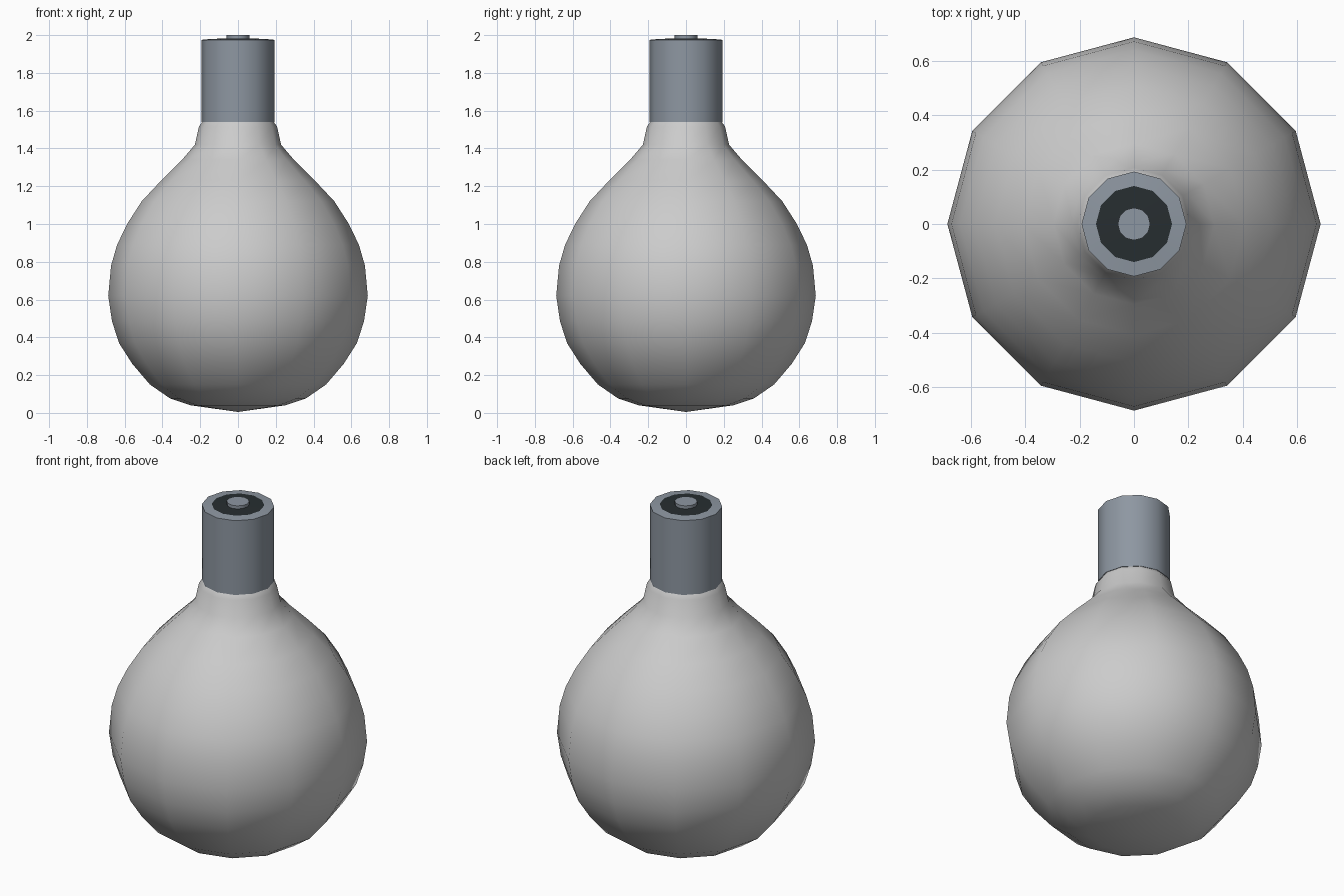
import bpy, bmesh, math

if "Cube" in bpy.data.objects:
    bpy.data.objects.remove(bpy.data.objects["Cube"])

SIDES = 12


def material(name, rgb):
    m = bpy.data.materials.new(name)
    m.diffuse_color = (*rgb, 1)
    m.use_nodes = True
    m.node_tree.nodes["Principled BSDF"].inputs["Base Color"].default_value = m.diffuse_color
    return m


def lathe(name, profile, mat=None, angle=40):
    """Revolve an (r, z) profile, listed bottom to top, around z."""
    bm = bmesh.new()
    rings = []
    for r, z in profile:
        if r == 0:
            rings.append([bm.verts.new((0, 0, z))] * SIDES)
        else:
            rings.append([bm.verts.new((r * math.cos(2 * math.pi * i / SIDES),
                                        r * math.sin(2 * math.pi * i / SIDES), z))
                          for i in range(SIDES)])
    for low, high in zip(rings, rings[1:]):
        for i in range(SIDES):
            j = (i + 1) % SIDES
            corners = dict.fromkeys((low[i], low[j], high[j], high[i]))
            bm.faces.new(list(corners))
    bmesh.ops.recalc_face_normals(bm, faces=bm.faces)
    mesh = bpy.data.meshes.new(name)
    bm.to_mesh(mesh)
    bm.free()
    obj = bpy.data.objects.new(name, mesh)
    bpy.context.collection.objects.link(obj)
    if mat:
        mesh.materials.append(mat)
    bpy.ops.object.select_all(action='DESELECT')
    obj.select_set(True)
    bpy.context.view_layer.objects.active = obj
    bpy.ops.object.shade_smooth_by_angle(angle=math.radians(angle))
    return obj


metal = material("metal", (0.27, 0.31, 0.36))
insulation = material("insulation", (0.02, 0.027, 0.03))

# Glass envelope
lathe("glass_bulb", [
    (0, 0.005), (0.25, 0.04), (0.36, 0.077), (0.466, 0.15), (0.56, 0.26),
    (0.63, 0.37), (0.667, 0.485), (0.687, 0.62), (0.672, 0.78), (0.64, 0.89),
    (0.587, 1.0), (0.51, 1.12), (0.407, 1.23), (0.296, 1.34), (0.228, 1.42),
    (0.207, 1.515), (0.19, 1.54)], angle=60)

# Metal cap with an open top ring
lathe("cap", [(0.18, 1.54), (0.193, 1.54), (0.193, 1.975), (0.14, 1.98)], metal)

# Dark insulating disc
lathe("insulator", [(0.14, 1.98), (0.06, 1.982), (0, 1.982)], insulation)

# Centre contact
lathe("contact", [(0.06, 1.98), (0.06, 2.0), (0, 2.0)], metal)
